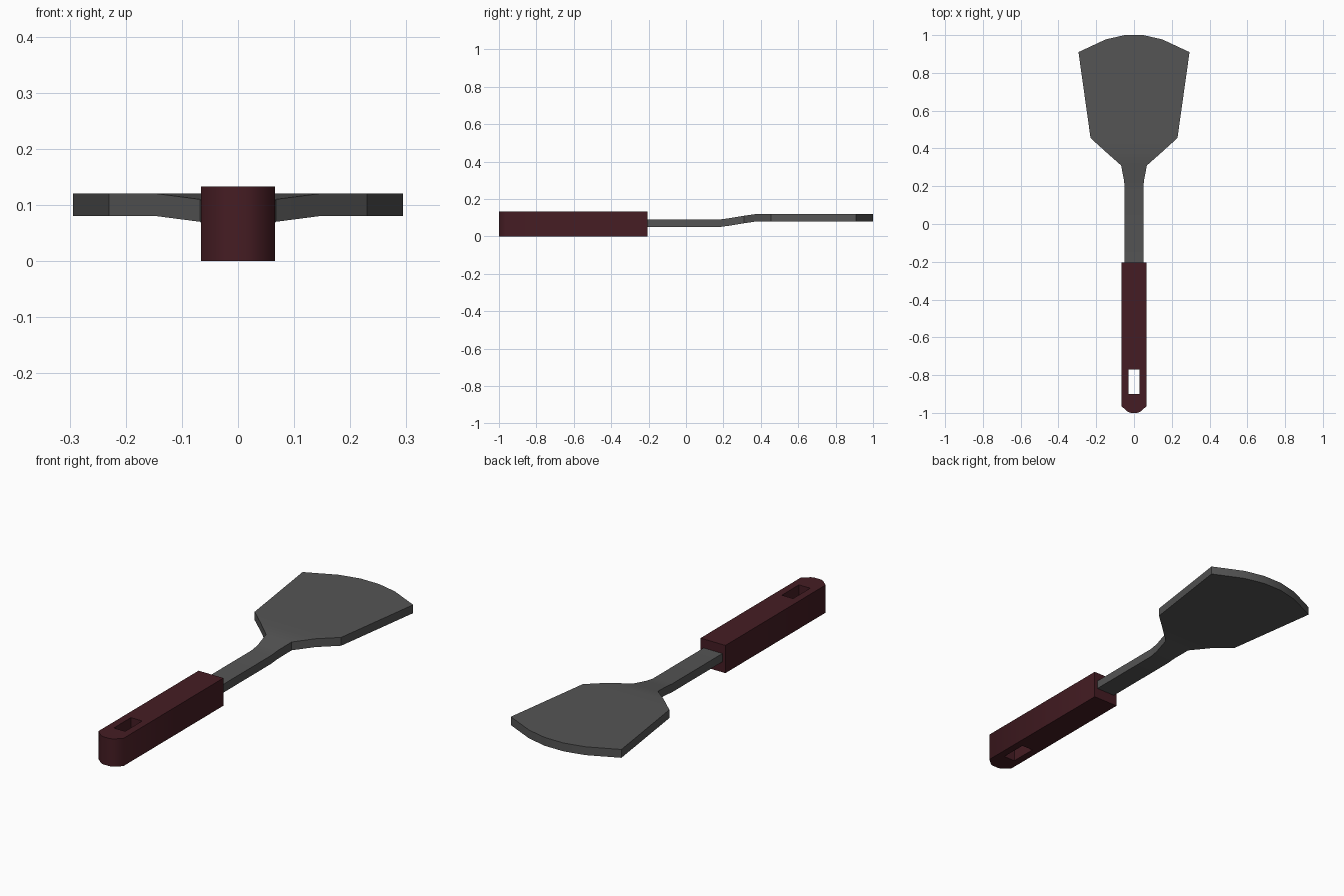
import bpy, bmesh, math

if "Cube" in bpy.data.objects:
    bpy.data.objects.remove(bpy.data.objects["Cube"])


def material(name, rgb):
    m = bpy.data.materials.new(name)
    m.diffuse_color = (*rgb, 1)
    m.use_nodes = True
    m.node_tree.nodes["Principled BSDF"].inputs["Base Color"].default_value = m.diffuse_color
    return m


def make_object(name, bm, mat=None):
    bmesh.ops.recalc_face_normals(bm, faces=bm.faces)
    mesh = bpy.data.meshes.new(name)
    bm.to_mesh(mesh)
    bm.free()
    ob = bpy.data.objects.new(name, mesh)
    bpy.context.collection.objects.link(ob)
    if mat:
        mesh.materials.append(mat)
    return ob


def extrude_up(bm, height):
    ret = bmesh.ops.extrude_face_region(bm, geom=bm.faces[:])
    verts = [g for g in ret["geom"] if isinstance(g, bmesh.types.BMVert)]
    bmesh.ops.translate(bm, verts=verts, vec=(0, 0, height))


def prism(name, outline, z0, height, mat=None):
    bm = bmesh.new()
    bm.faces.new([bm.verts.new((x, y, z0)) for x, y in outline])
    extrude_up(bm, height)
    return make_object(name, bm, mat)


def shade(ob, degrees):
    bpy.ops.object.select_all(action="DESELECT")
    ob.select_set(True)
    bpy.context.view_layer.objects.active = ob
    bpy.ops.object.shade_smooth_by_angle(angle=math.radians(degrees))


red = material("dark_red", (0.06, 0.012, 0.017))
grey = material("dark_grey", (0.09, 0.09, 0.09))

# Handle: straight bar with a rounded butt end
side = [(0.066, -0.205), (0.066, -0.965), (0.033, -0.994), (0.017, -1.0)]
outline = side + [(-x, y) for x, y in reversed(side)]
handle = prism("handle", outline, 0, 0.133, red)

# Hanging slot cut through the handle
slot = prism("slot_cutter", [(-0.03, -0.9), (0.03, -0.9), (0.03, -0.77), (-0.03, -0.77)], -0.1, 0.4)
mod = handle.modifiers.new("slot", "BOOLEAN")
mod.operation = "DIFFERENCE"
mod.solver = "EXACT"
mod.object = slot
bpy.context.view_layer.objects.active = handle
bpy.ops.object.modifier_apply(modifier=mod.name)
bpy.data.objects.remove(slot)
shade(handle, 50)

# Shaft and blade: one lofted strip, rows of (y, half width, underside z)
rows = [(-0.23, 0.05, 0.05), (0.18, 0.05, 0.05), (0.225, 0.052, 0.056),
        (0.31, 0.068, 0.07), (0.378, 0.145, 0.08), (0.455, 0.23, 0.08),
        (0.91, 0.294, 0.08), (0.977, 0.15, 0.08), (1.0, 0.05, 0.08)]
bm = bmesh.new()
pairs = [[bm.verts.new((s * w, y, z)) for s in (-1, 1)] for y, w, z in rows]
for (a, b), (c, d) in zip(pairs, pairs[1:]):
    bm.faces.new((a, b, d, c))
extrude_up(bm, 0.04)
blade = make_object("shaft_and_blade", bm, grey)
shade(blade, 30)
